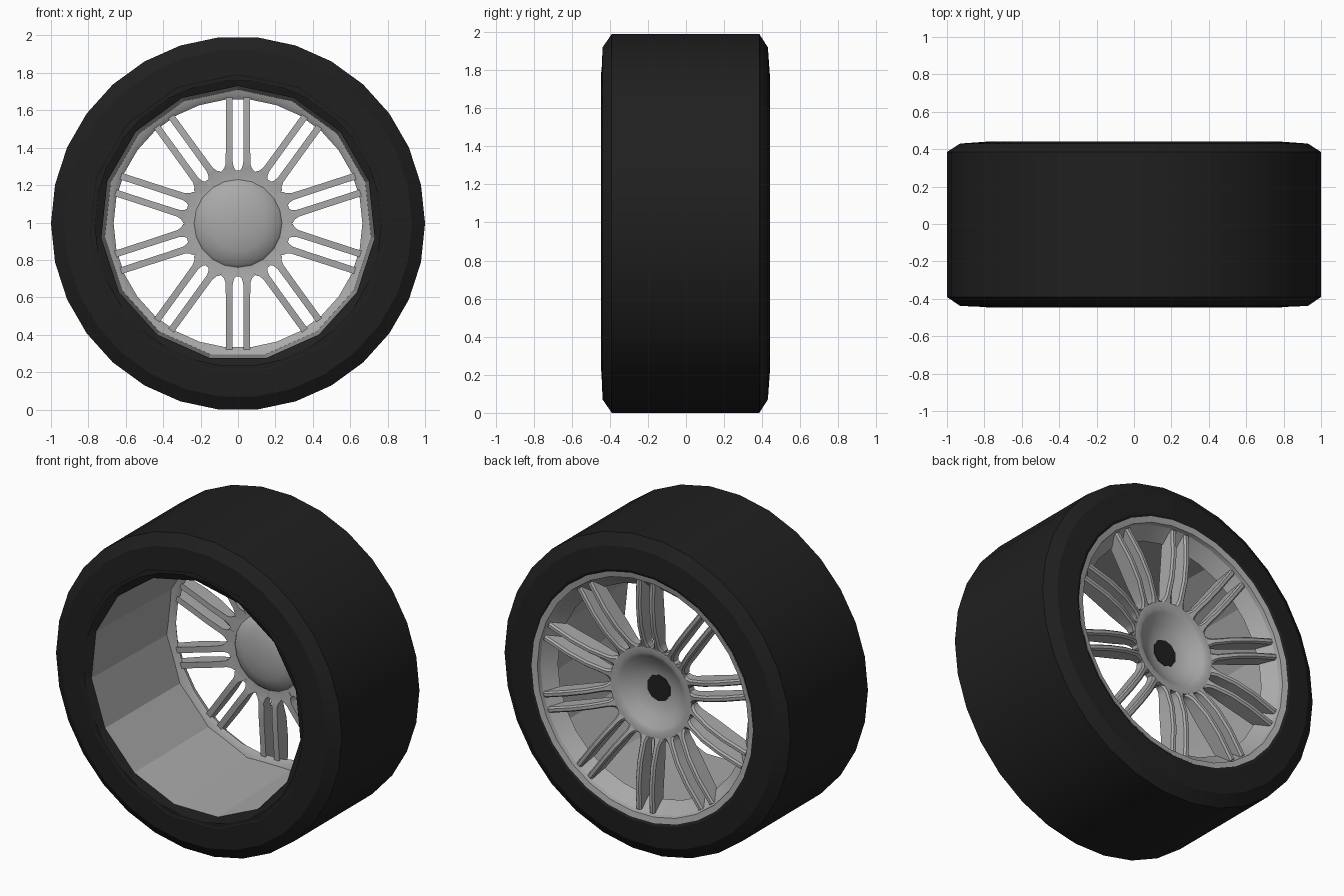
import bpy, bmesh, math

if "Cube" in bpy.data.objects:
    bpy.data.objects.remove(bpy.data.objects["Cube"])

CZ = 0.995  # axle height


def material(name, c):
    m = bpy.data.materials.new(name)
    m.diffuse_color = (c, c, c, 1)
    m.use_nodes = True
    m.node_tree.nodes["Principled BSDF"].inputs["Base Color"].default_value = m.diffuse_color
    return m


rubber = material("black rubber", 0.014)
alloy = material("grey alloy", 0.40)


def finish(name, bm, mat, smooth):
    me = bpy.data.meshes.new(name)
    bm.to_mesh(me)
    bm.free()
    me.materials.append(mat)
    ob = bpy.data.objects.new(name, me)
    bpy.context.collection.objects.link(ob)
    if smooth:
        bpy.ops.object.select_all(action='DESELECT')
        ob.select_set(True)
        bpy.context.view_layer.objects.active = ob
        bpy.ops.object.shade_smooth_by_angle(angle=math.radians(smooth))
    return ob


def lathe(name, profile, sides, phase, mat, smooth=0):
    """Spin (radius, y) points about the axle; phase in degrees from the top."""
    bm = bmesh.new()
    rings = []
    for r, y in profile:
        if r == 0:
            rings.append([bm.verts.new((0, y, CZ))] * sides)
            continue
        ring = []
        for i in range(sides):
            a = math.radians(phase) + 2 * math.pi * i / sides
            ring.append(bm.verts.new((r * math.sin(a), y, CZ + r * math.cos(a))))
        rings.append(ring)
    for p, q in zip(rings, rings[1:]):
        for i in range(sides):
            k = (i + 1) % sides
            quad = list(dict.fromkeys((p[i], q[i], q[k], p[k])))
            bm.faces.new(quad)
    return finish(name, bm, mat, smooth)


# Tyre: 30-sided tread with chamfered shoulders, plus the coarser front bead
lathe("tyre", [(0.77, 0.43), (0.79, 0.44), (0.93, 0.43), (1.0, 0.385),
               (1.0, -0.39), (0.93, -0.438), (0.765, -0.445)],
      30, 6, rubber, 25)
lathe("tyre_bead", [(0.80, -0.447), (0.735, -0.42)], 15, 0, rubber)

# Deep 15-sided barrel, open to the front
lathe("rim_barrel", [(0.735, -0.42), (0.715, 0.32)], 15, 0, alloy)

# Rim ring and lip around the spokes
lathe("rim_ring", [(0.735, 0.30), (0.69, 0.31), (0.665, 0.33), (0.735, 0.405),
                   (0.74, 0.43), (0.775, 0.437)], 30, 6, alloy, 30)

# Bowl-shaped hub, domed to the front and dished to the back
lathe("hub", [(0, 0.268), (0.09, 0.27), (0.17, 0.298), (0.225, 0.338),
              (0.25, 0.352), (0.285, 0.352), (0.285, 0.305), (0.235, 0.305),
              (0.22, 0.287), (0.15, 0.26), (0.07, 0.247), (0, 0.245)],
      20, 0, alloy, 40)

# Dark centre bore
lathe("centre_bore", [(0, 0.274), (0.083, 0.274), (0.083, 0.266)], 10, 0, rubber)

# Ten pairs of spokes: stations are (radius, half width, back y, front y)
stations = [(0.24, 0.040, 0.345, 0.305), (0.28, 0.040, 0.353, 0.303),
            (0.295, 0.027, 0.360, 0.300), (0.32, 0.019, 0.370, 0.297),
            (0.43, 0.018, 0.405, 0.300), (0.56, 0.018, 0.420, 0.312),
            (0.725, 0.018, 0.415, 0.325)]
bm = bmesh.new()
for pair in range(10):
    a = math.radians(36 * pair)
    s, c = math.sin(a), math.cos(a)
    for off in (-0.047, 0.047):
        rows = []
        for r, w, yb, yf in stations:
            row = []
            for t, y in ((off - w, yf), (off + w, yf), (off + w, yb - 0.012),
                         (off + w * 0.5, yb), (off - w * 0.5, yb),
                         (off - w, yb - 0.012)):
                row.append(bm.verts.new((r * s + t * c, y, CZ + r * c - t * s)))
            rows.append(row)
        for p, q in zip(rows, rows[1:]):
            for i in range(6):
                k = (i + 1) % 6
                bm.faces.new((p[i], p[k], q[k], q[i]))
        bm.faces.new(rows[0])
        bm.faces.new(rows[-1])
bmesh.ops.recalc_face_normals(bm, faces=bm.faces)
finish("spokes", bm, alloy, 30)
